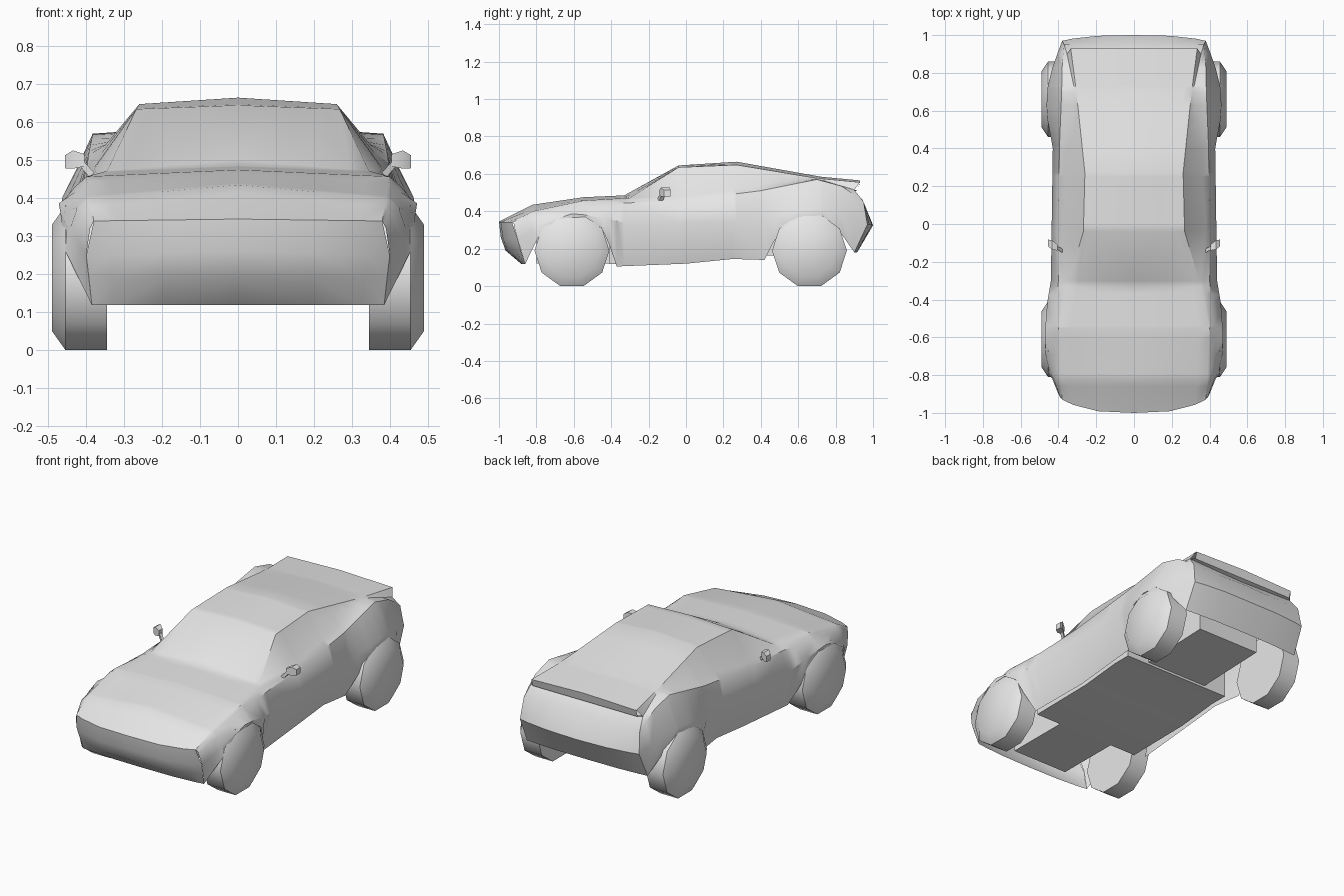
import bpy, bmesh, math
from mathutils import Vector

if "Cube" in bpy.data.objects:
    bpy.data.objects.remove(bpy.data.objects["Cube"], do_unlink=True)

# One plain grey for the whole car
grey = bpy.data.materials.new("plain_grey")
grey.use_nodes = True
COLOUR = (0.8, 0.8, 0.8, 1)
grey.diffuse_color = COLOUR
grey.node_tree.nodes["Principled BSDF"].inputs["Base Color"].default_value = COLOUR


def finish(name, bm, angle=36):
    """Clean the mesh, link it as an object and shade it."""
    bmesh.ops.remove_doubles(bm, verts=bm.verts, dist=0.0005)
    bmesh.ops.recalc_face_normals(bm, faces=bm.faces)
    mesh = bpy.data.meshes.new(name)
    bm.to_mesh(mesh)
    bm.free()
    mesh.materials.append(grey)
    obj = bpy.data.objects.new(name, mesh)
    bpy.context.collection.objects.link(obj)
    bpy.ops.object.select_all(action="DESELECT")
    obj.select_set(True)
    bpy.context.view_layer.objects.active = obj
    bpy.ops.object.shade_smooth_by_angle(angle=math.radians(angle))
    return obj


def add_grid(bm, rows, side, closed=False):
    """Skin rows of points with quads; side mirrors them across x."""
    grid = [[bm.verts.new((side * p[0], p[1], p[2])) for p in row] for row in rows]
    for a, b in zip(grid, grid[1:]):
        count = len(a)
        for i in range(count if closed else count - 1):
            j = (i + 1) % count
            bm.faces.new((a[i], a[j], b[j], b[i]))
    return grid


def prism(name, profile, half_width):
    """Extrude a side profile of (y, z) points across x."""
    bm = bmesh.new()
    rows = [[(x, y, z) for y, z in profile] for x in (-half_width, half_width)]
    for ring in add_grid(bm, rows, 1, closed=True):
        bm.faces.new(ring)
    return finish(name, bm)


def along(rail, y):
    """Point on a lengthwise rail of (y, x, z), held at the rail's ends."""
    y = min(max(y, rail[0][0]), rail[-1][0])
    for a, b in zip(rail, rail[1:]):
        if y <= b[0]:
            p = Vector(a).lerp(Vector(b), (y - a[0]) / (b[0] - a[0]))
            return Vector((p.y, p.x, p.z))


def bow(centre, corner):
    """Points from the centre line to a corner, bowed like a bumper."""
    points = []
    for f in (0, 0.5, 0.85, 1):
        p = centre.lerp(corner, f)
        p.y = centre.y + (corner.y - centre.y) * f ** 3
        points.append(p)
    return points


# Lengthwise rails of the body, from the centre line down to the sill
ridge = [(-1, 0, .345), (-.82, 0, .435), (-.55, 0, .475), (-.33, 0, .485),
         (-.04, 0, .645), (.27, 0, .665), (.72, 0, .585), (.93, 0, .565)]
roof_edge = [(-.93, .38, .34), (-.82, .39, .4), (-.55, .4, .457), (-.3, .345, .472),
             (-.04, .268, .635), (.27, .26, .648), (.7, .305, .577), (.93, .335, .555)]
belt = [(-.92, .385, .33), (-.82, .4, .395), (-.55, .407, .45), (-.3, .37, .462),
        (0, .38, .48), (.4, .35, .54), (.7, .312, .575), (.9, .355, .515)]
haunch = [(-.92, .39, .32), (-.82, .425, .37), (-.55, .43, .43), (-.3, .4, .445),
          (0, .4, .46), (.4, .395, .51), (.7, .383, .57), (.85, .38, .53), (.95, .37, .45)]
flank = [(-.9, .4, .25), (-.75, .46, .34), (-.6, .473, .39), (-.42, .46, .36),
         (-.3, .44, .33), (.4, .43, .35), (.6, .465, .4), (.75, .455, .41),
         (.85, .425, .38), (.97, .38, .33)]
sill = [(-.86, .385, .118), (-.79, .455, .26), (-.69, .468, .36), (-.54, .468, .37),
        (-.45, .46, .31), (-.41, .445, .22), (-.37, .39, .105), (0, .37, .12),
        (.25, .37, .145), (.42, .39, .14), (.47, .43, .24), (.55, .46, .345),
        (.63, .465, .375), (.73, .455, .375), (.83, .425, .28), (.9, .385, .18)]

stations = sorted({p[0] for p in sill} | {p[0] for p in ridge} | {-.61, -.3, .4, .7, 1})
shell = []
for y in stations:
    row = bow(along(ridge, y), along(roof_edge, y))
    shell.append(row + [along(r, y) for r in (belt, haunch, flank, sill)])

# Bumper rows: centre y, centre z, then the corner point
nose = [(-1, .345, along(roof_edge, -1)),
        (-.99, .26, along(flank, -1)),
        (-.965, .19, Vector((.393, -.883, .19))),
        (-.88, .118, along(sill, -1))]
tail = [(.93, .565, along(roof_edge, 1)),
        (.92, .515, Vector((.335, .92, .515))),
        (.9, .505, along(belt, 1)),
        (.945, .46, along(haunch, 1)),
        (1, .325, along(flank, 1)),
        (.915, .18, along(sill, 1))]

bm = bmesh.new()
for side in (-1, 1):
    add_grid(bm, shell, side)
    for bumper in (nose, tail):
        add_grid(bm, [bow(Vector((0, y, z)), corner) for y, z, corner in bumper], side)
finish("body_shell", bm)

# Underbody: a wide cabin floor with narrow spines between the wheels
prism("cabin_floor", [(-.41, .118), (0, .122), (.25, .147), (.36, .147),
                      (.36, .33), (-.41, .33)], .345)
prism("front_spine", [(-.8, .122), (-.4, .12), (-.4, .33), (-.8, .32)], .18)
prism("rear_spine", [(.35, .16), (.8, .175), (.8, .4), (.35, .4)], .2)


def wheel(name, side, y):
    """Ten-sided wheel with a chamfered outer edge."""
    bm = bmesh.new()
    rows = []
    for x, radius in ((.345, .2), (.455, .2), (.49, .148)):
        turns = [math.tau * i / 10 for i in range(10)]
        rows.append([(x, y + radius * math.cos(t), .19 + radius * math.sin(t))
                     for t in turns])
    rings = add_grid(bm, rows, side, closed=True)
    bm.faces.new(rings[0])
    bm.faces.new(rings[-1])
    finish(name, bm, 40)


def door_mirror(name, side):
    """Tapered mirror head on a slim slanted stalk."""
    bm = bmesh.new()
    # Each ring: x, y, z of the centre, half depth and half height
    for rings in (((.405, -.125, .5, .016, .016), (.435, -.11, .502, .024, .024),
                   (.456, -.1, .496, .018, .017)),
                  ((.378, -.142, .452, .01, .014), (.415, -.122, .495, .01, .012))):
        rows = [[(x, y + a * d, z + b * h) for a, b in ((-1, -1), (1, -1), (1, 1), (-1, 1))]
                for x, y, z, d, h in rings]
        grid = add_grid(bm, rows, side, closed=True)
        bm.faces.new(grid[0])
        bm.faces.new(grid[-1])
    finish(name, bm)


for side, label in ((1, "left"), (-1, "right")):
    wheel("front_wheel_" + label, side, -.61)
    wheel("rear_wheel_" + label, side, .66)
    door_mirror("door_mirror_" + label, side)
